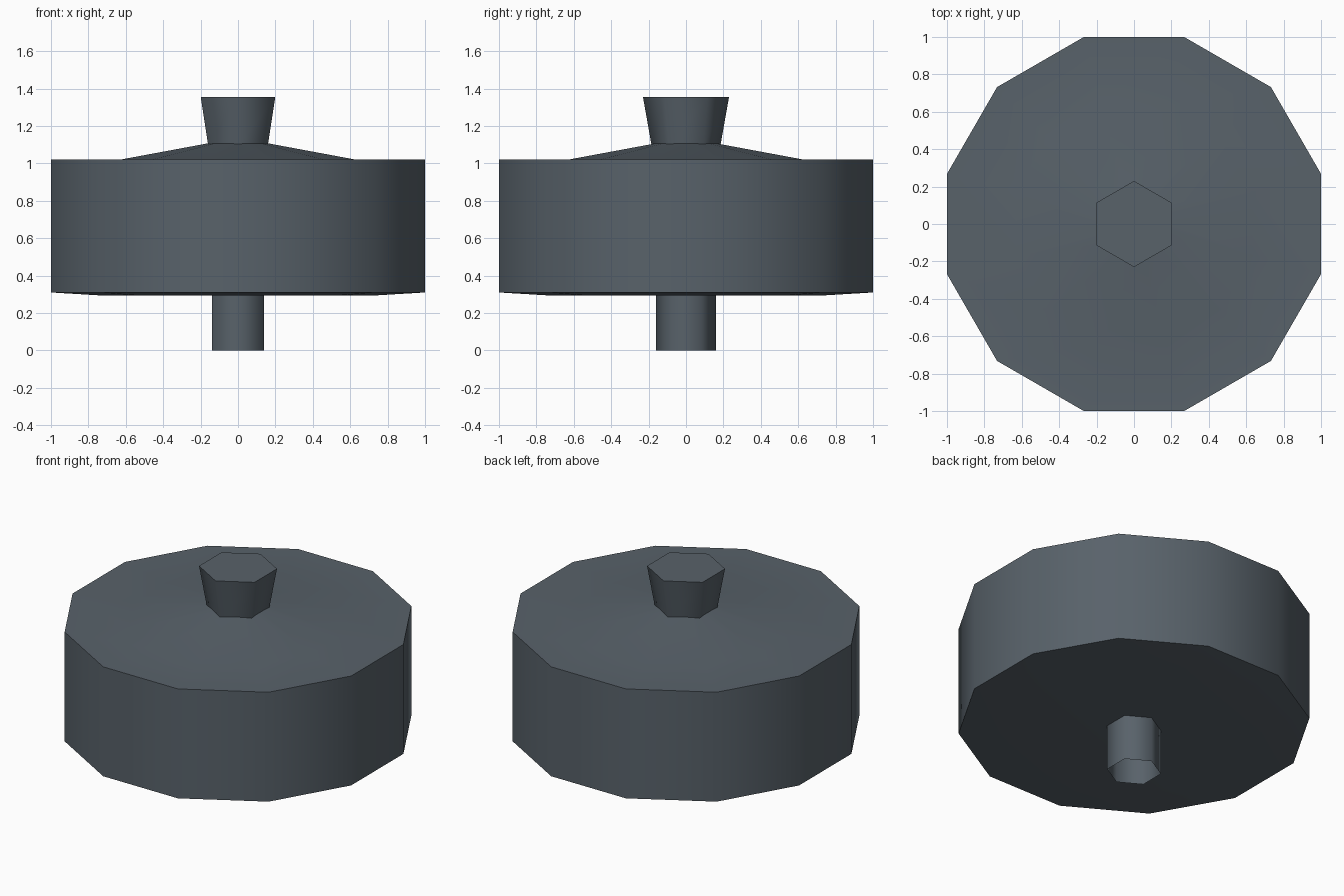
import bpy, bmesh
from math import cos, sin, pi, radians

cube = bpy.data.objects.get("Cube")
if cube:
    bpy.data.objects.remove(cube)

slate = bpy.data.materials.new("slate_grey")
slate.use_nodes = True
colour = (0.098, 0.122, 0.144, 1)
slate.diffuse_color = colour
slate.node_tree.nodes["Principled BSDF"].inputs["Base Color"].default_value = colour


def turned(name, sides, start, profile, cap_top=True, cap_bottom=True):
    """Sweep a (radius, height) profile, bottom to top, around z."""
    bm = bmesh.new()
    rings = [[bm.verts.new((r * cos(start + 2 * pi * i / sides),
                            r * sin(start + 2 * pi * i / sides), z))
              for i in range(sides)] for r, z in profile]
    for low, high in zip(rings, rings[1:]):
        for i in range(sides):
            j = (i + 1) % sides
            bm.faces.new((low[i], low[j], high[j], high[i]))
    if cap_bottom:
        bm.faces.new(rings[0][::-1])
    if cap_top:
        bm.faces.new(rings[-1])
    mesh = bpy.data.meshes.new(name)
    bm.to_mesh(mesh)
    bm.free()
    mesh.materials.append(slate)
    obj = bpy.data.objects.new(name, mesh)
    bpy.context.collection.objects.link(obj)
    bpy.ops.object.select_all(action="DESELECT")
    obj.select_set(True)
    bpy.context.view_layer.objects.active = obj
    bpy.ops.object.shade_smooth_by_angle(angle=radians(65))
    return obj


# Twelve-sided drum with a raised cone on top and a slightly domed underside
rim = 1 / cos(pi / 12)
turned("drum", 12, pi / 12, [
    (rim * 0.75, 0.295), (rim, 0.31), (rim, 1.02),
    (rim * 0.63, 1.02), (rim * 0.13, 1.113)])

# Flared six-sided knob
turned("knob", 6, pi / 2, [(0.183, 1.09), (0.23, 1.355)], cap_bottom=False)

# Hollow six-sided stem, open at the foot
turned("stem", 6, pi / 2, [(0.16, 0), (0.16, 0.3)], cap_top=False, cap_bottom=False)
